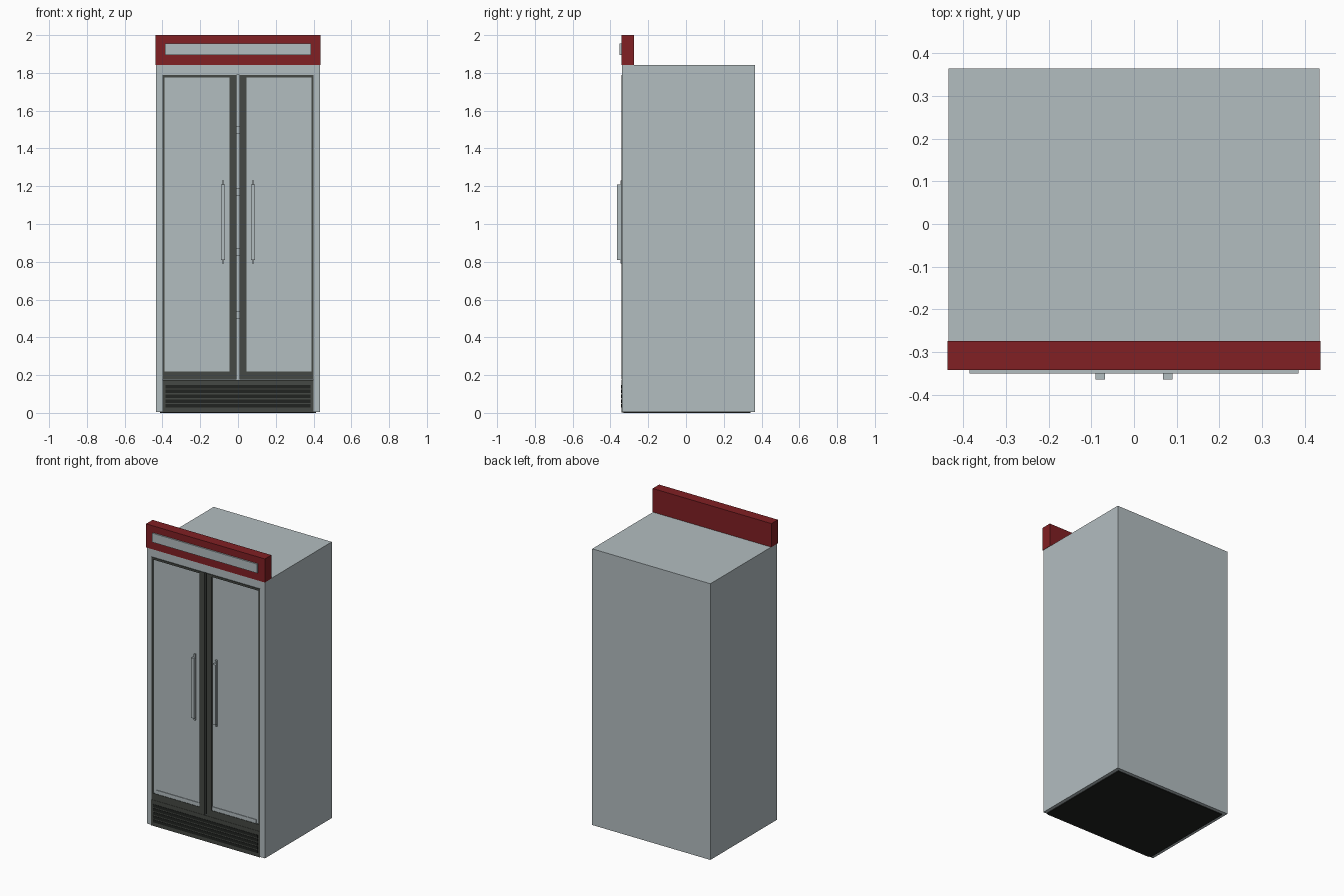
import bpy, bmesh

if "Cube" in bpy.data.objects:
    bpy.data.objects.remove(bpy.data.objects["Cube"])


def material(name, rgb):
    m = bpy.data.materials.new(name)
    m.diffuse_color = (*rgb, 1)
    m.use_nodes = True
    m.node_tree.nodes["Principled BSDF"].inputs["Base Color"].default_value = m.diffuse_color
    return m


GREY = material("light grey", (0.45, 0.51, 0.53))
DARK = material("dark frame grey", (0.06, 0.066, 0.058))
BLACK = material("grille black", (0.015, 0.017, 0.015))
RED = material("sign red", (0.22, 0.014, 0.017))


def boxes(name, mat, *ranges):
    """One object from boxes given as (x0, x1, y0, y1, z0, z1)."""
    bm = bmesh.new()
    for x0, x1, y0, y1, z0, z1 in ranges:
        for v in bmesh.ops.create_cube(bm, size=1)["verts"]:
            v.co = (x1 if v.co.x > 0 else x0,
                    y1 if v.co.y > 0 else y0,
                    z1 if v.co.z > 0 else z0)
    bmesh.ops.recalc_face_normals(bm, faces=bm.faces[:])
    me = bpy.data.meshes.new(name)
    bm.to_mesh(me)
    bm.free()
    me.materials.append(mat)
    ob = bpy.data.objects.new(name, me)
    bpy.context.collection.objects.link(ob)
    return ob


# Cabinet with the shallow front opening that holds the doors
cabinet = boxes("cabinet", GREY, (-0.435, 0.435, -0.338, 0.365, 0.005, 1.843))
cutter = boxes("opening_cutter", GREY, (-0.40, 0.40, -0.40, -0.305, 0.175, 1.79))
cutter.hide_render = True
mod = cabinet.modifiers.new("opening", "BOOLEAN")
mod.operation = "DIFFERENCE"
mod.solver = "EXACT"
mod.object = cutter
bpy.context.view_layer.objects.active = cabinet
bpy.ops.object.modifier_apply(modifier=mod.name)
bpy.data.objects.remove(cutter)

# Underside and kick panel
boxes("underside_plate", BLACK, (-0.412, 0.412, -0.33, 0.342, 0, 0.05))
boxes("kick_panel", DARK, (-0.40, 0.40, -0.341, -0.33, 0.003, 0.175))
boxes("grille_slats", BLACK,
      *[(-0.385, 0.385, -0.343, -0.339, 0.028 + i * 0.0255, 0.046 + i * 0.0255)
        for i in range(5)])

# Door frames, glass and handles, mirrored left and right
for side, s in (("left", -1), ("right", 1)):
    def span(a, b, *rest):
        return (*sorted((a * s, b * s)), *rest)

    f, b = -0.341, -0.306
    boxes(side + "_door_frame", DARK,
          span(0.008, 0.045, f, b, 0.176, 1.789),
          span(0.388, 0.399, f, b, 0.176, 1.789),
          span(0.045, 0.388, f, b, 0.176, 0.22),
          span(0.045, 0.388, f, b, 1.775, 1.789))
    boxes(side + "_door_glass", GREY, span(0.045, 0.388, -0.334, -0.31, 0.22, 1.775))
    boxes(side + "_door_sill", GREY, span(0.045, 0.37, -0.338, -0.33, 0.22, 0.245))
    boxes(side + "_handle_bar", GREY, span(0.068, 0.09, -0.365, -0.347, 0.81, 1.21))
    boxes(side + "_handle_mount", GREY, span(0.074, 0.084, -0.348, -0.333, 0.79, 1.23))

# Small clips in the gap between the doors
boxes("gap_clips", GREY,
      *[(-0.008, 0.008, -0.32, -0.304, z - 0.02, z + 0.02)
        for z in (0.52, 0.85, 1.17, 1.5)])

# Header sign
boxes("sign_box", RED, (-0.437, 0.437, -0.342, -0.274, 1.843, 2.0))
boxes("sign_panel", GREY, (-0.386, 0.386, -0.351, -0.342, 1.895, 1.955))
